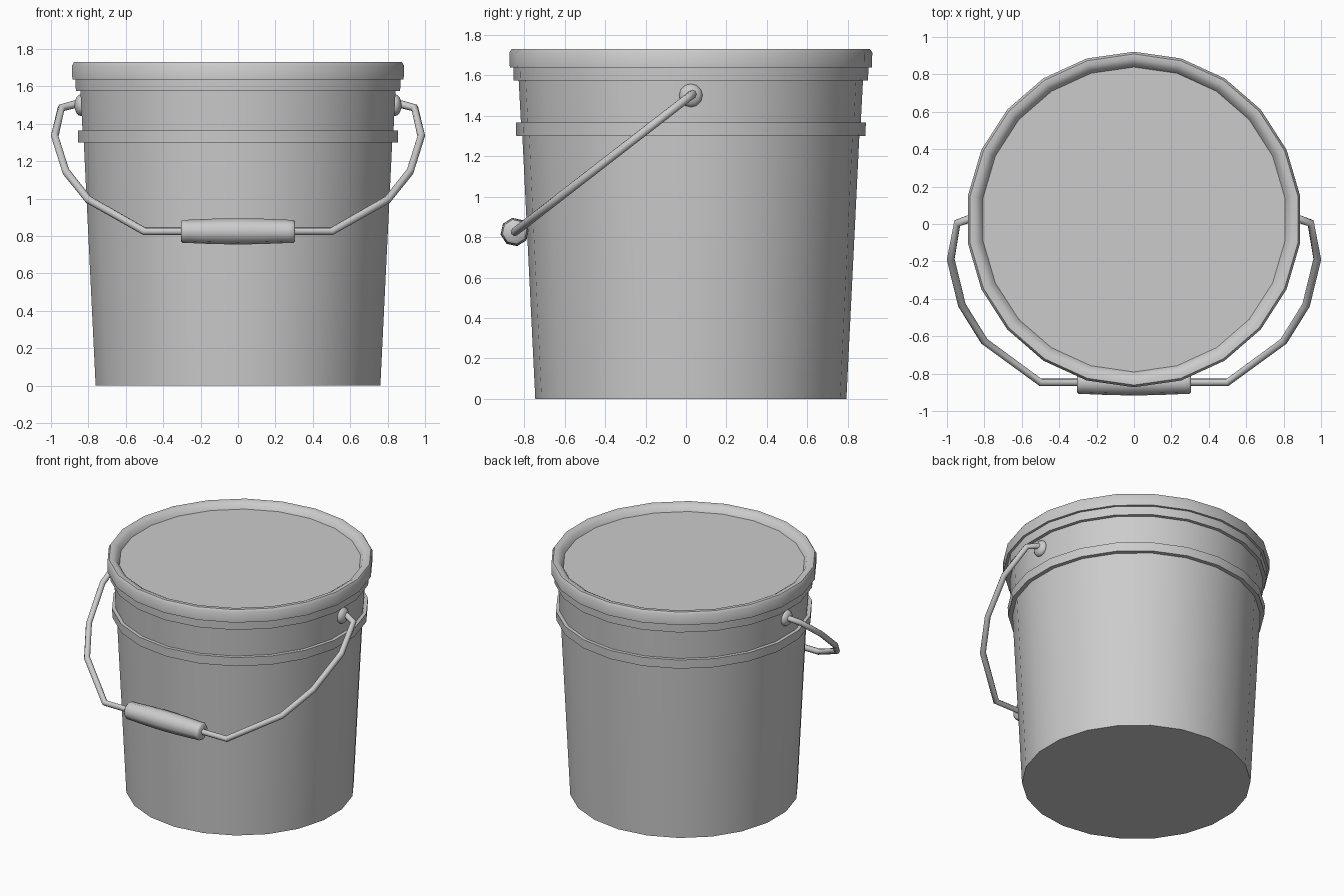
import bpy, math
from mathutils import Vector, Matrix

if "Cube" in bpy.data.objects:
    bpy.data.objects.remove(bpy.data.objects["Cube"])

CY = 0.024  # bucket axis sits slightly behind the origin


def lathe(name, profile, sides, matrix, start=math.pi / 2, angle=35):
    """Revolve (radius, height) points around z, capping both ends."""
    verts, faces = [], []
    for r, z in profile:
        for i in range(sides):
            a = start + 2 * math.pi * i / sides
            verts.append((r * math.cos(a), r * math.sin(a), z))
    for j in range(len(profile) - 1):
        for i in range(sides):
            k = (i + 1) % sides
            faces.append((j * sides + i, j * sides + k,
                          (j + 1) * sides + k, (j + 1) * sides + i))
    faces.append(tuple(reversed(range(sides))))
    last = (len(profile) - 1) * sides
    faces.append(tuple(range(last, last + sides)))
    mesh = bpy.data.meshes.new(name)
    mesh.from_pydata(verts, [], faces)
    obj = bpy.data.objects.new(name, mesh)
    bpy.context.collection.objects.link(obj)
    mesh.transform(matrix)
    smooth(obj, angle)
    return obj


def smooth(obj, angle):
    bpy.ops.object.select_all(action='DESELECT')
    obj.select_set(True)
    bpy.context.view_layer.objects.active = obj
    bpy.ops.object.shade_smooth_by_angle(angle=math.radians(angle))


# Tapered bucket body with a reinforcing band and a collar under the lid
axis = Matrix.Translation((0, CY, 0))
lathe("bucket_body", [
    (0.769, 0), (0.833, 1.30), (0.863, 1.30), (0.865, 1.365), (0.84, 1.365),
    (0.851, 1.575), (0.876, 1.575), (0.878, 1.645)], 22, axis)

# Lid with a rounded raised rim and a recessed flat top
lathe("lid", [
    (0.895, 1.638), (0.897, 1.712), (0.885, 1.73), (0.858, 1.73),
    (0.832, 1.715), (0.815, 1.685)], 22, axis)

# Round bosses that hold the handle ends
for side, label in ((-1, "left"), (1, "right")):
    bpy.ops.mesh.primitive_uv_sphere_add(
        segments=12, ring_count=8, radius=0.058,
        location=(side * 0.84, CY, 1.50), rotation=(0, math.pi / 2, 0))
    boss = bpy.context.object
    boss.name = label + "_handle_boss"
    boss.scale = (1, 1, 0.6)
    smooth(boss, 50)

# Bent wire handle, mirrored half path lying in one tilted plane
half = [(0.84, 1.51), (0.872, 1.505), (0.945, 1.485), (0.98, 1.335),
        (0.92, 1.145), (0.80, 0.995), (0.50, 0.825)]


def on_plane(x, z):
    return (x, CY + (z - 1.5) * 1.29, z)


path = [on_plane(-x, z) for x, z in half] + [on_plane(x, z) for x, z in reversed(half)]
curve = bpy.data.curves.new("wire_handle", 'CURVE')
curve.dimensions = '3D'
curve.bevel_depth = 0.021
curve.bevel_resolution = 2
curve.use_fill_caps = True
spline = curve.splines.new('POLY')
spline.points.add(len(path) - 1)
for point, co in zip(spline.points, path):
    point.co = (*co, 1)
bpy.context.collection.objects.link(bpy.data.objects.new("wire_handle", curve))

# Barrel-shaped grip around the middle of the wire
grip_half = [(0.054, 0.305), (0.063, 0.296), (0.063, 0.27), (0.069, 0.13)]
grip = [(r, -z) for r, z in grip_half] + [(0.071, 0)] + [(r, z) for r, z in reversed(grip_half)]
place = Matrix.Translation(Vector(on_plane(0, 0.825))) @ Matrix.Rotation(math.pi / 2, 4, 'Y')
lathe("handle_grip", grip, 8, place, start=math.radians(10), angle=50)
